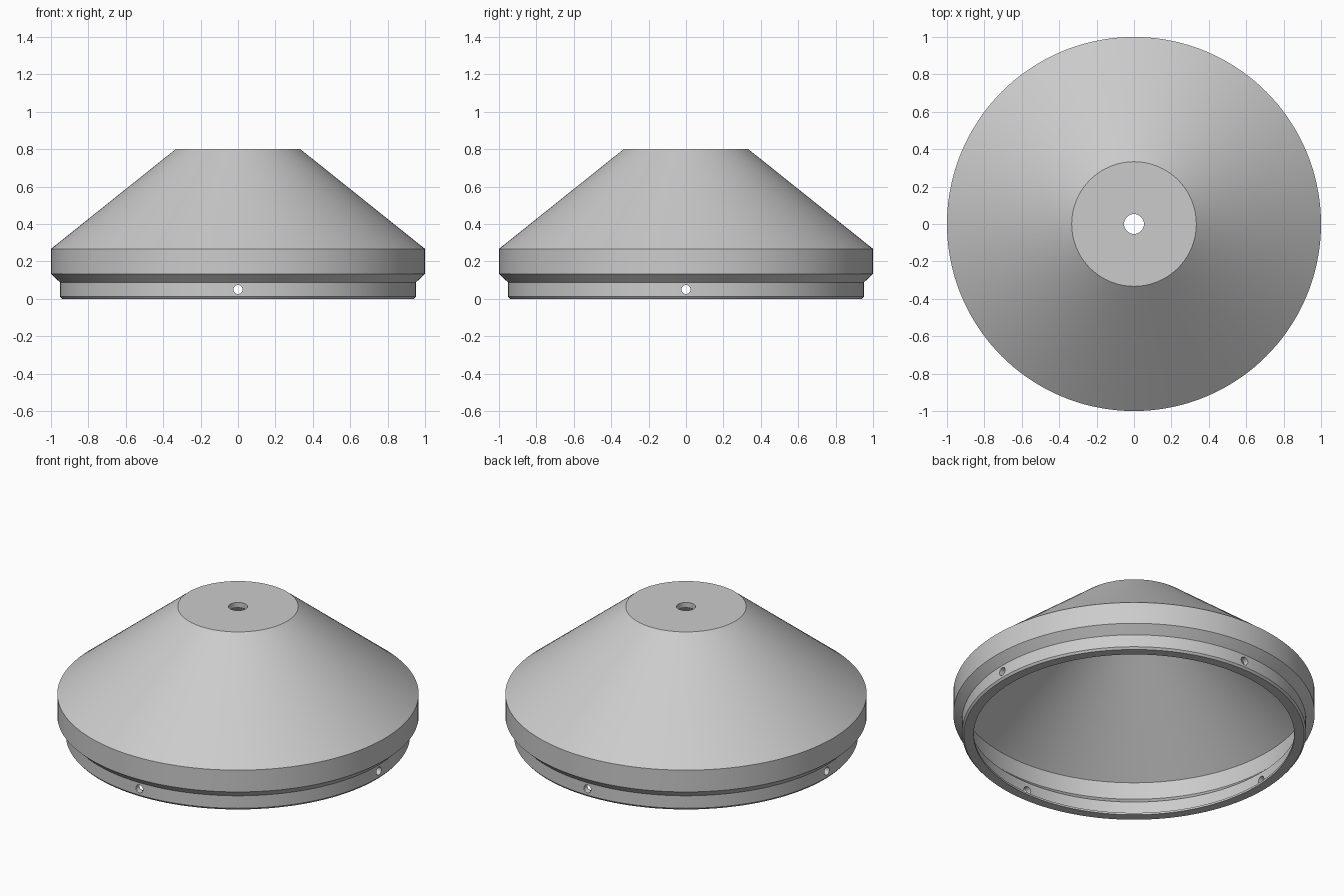
import bpy, bmesh, math
from mathutils import Matrix, Vector

cube = bpy.data.objects.get("Cube")
if cube:
    bpy.data.objects.remove(cube, do_unlink=True)

SEGMENTS = 144
grey = bpy.data.materials.new("light_grey")
grey.use_nodes = True
colour = (0.6, 0.6, 0.6, 1)
grey.diffuse_color = colour
grey.node_tree.nodes["Principled BSDF"].inputs["Base Color"].default_value = colour


def add_object(name, bm):
    bmesh.ops.recalc_face_normals(bm, faces=bm.faces)
    mesh = bpy.data.meshes.new(name)
    bm.to_mesh(mesh)
    bm.free()
    mesh.materials.append(grey)
    obj = bpy.data.objects.new(name, mesh)
    bpy.context.collection.objects.link(obj)
    return obj


def lathe(name, profile):
    """Revolve a closed (radius, height) loop around z."""
    bm = bmesh.new()
    verts = [bm.verts.new((r, 0, z)) for r, z in profile]
    edges = [bm.edges.new((a, b)) for a, b in zip(verts, verts[1:] + verts[:1])]
    bmesh.ops.spin(bm, geom=verts + edges, cent=(0, 0, 0), axis=(0, 0, 1),
                   angle=math.tau, steps=SEGMENTS, use_merge=True)
    bmesh.ops.remove_doubles(bm, verts=bm.verts, dist=1e-5)
    return add_object(name, bm)


# Thin conical shell: outer skin upwards, inner skin downwards, small inner lip
HOLE = 0.053
shell = lathe("conical_cover", [
    (0.942, 0), (0.952, 0.012), (0.952, 0.088), (1, 0.134), (1, 0.267),
    (0.333, 0.8), (HOLE, 0.8), (HOLE, 0.768),
    (0.323, 0.768), (0.97, 0.252), (0.97, 0.147), (0.918, 0.099),
    (0.918, 0.012), (0.887, 0.012), (0.887, 0)])

# Four screw holes around the lower collar
bm = bmesh.new()
for i in range(4):
    a = i * math.pi / 2
    direction = Vector((math.cos(a), math.sin(a), 0))
    place = Matrix.Translation(direction * 0.93 + Vector((0, 0, 0.05)))
    turn = direction.to_track_quat('Z', 'Y').to_matrix().to_4x4()
    bmesh.ops.create_cone(bm, cap_ends=True, segments=24, radius1=0.024,
                          radius2=0.024, depth=0.2, matrix=place @ turn)
cutter = add_object("screw_hole_cutter", bm)
cutter.hide_render = True

cut = shell.modifiers.new("screw_holes", 'BOOLEAN')
cut.operation = 'DIFFERENCE'
cut.solver = 'EXACT'
cut.object = cutter

bpy.ops.object.select_all(action='DESELECT')
shell.select_set(True)
bpy.context.view_layer.objects.active = shell
bpy.ops.object.modifier_apply(modifier=cut.name)
bpy.data.objects.remove(cutter, do_unlink=True)

# Smooth round skins with crisp rims
bpy.ops.object.shade_smooth_by_angle(angle=math.radians(25))
